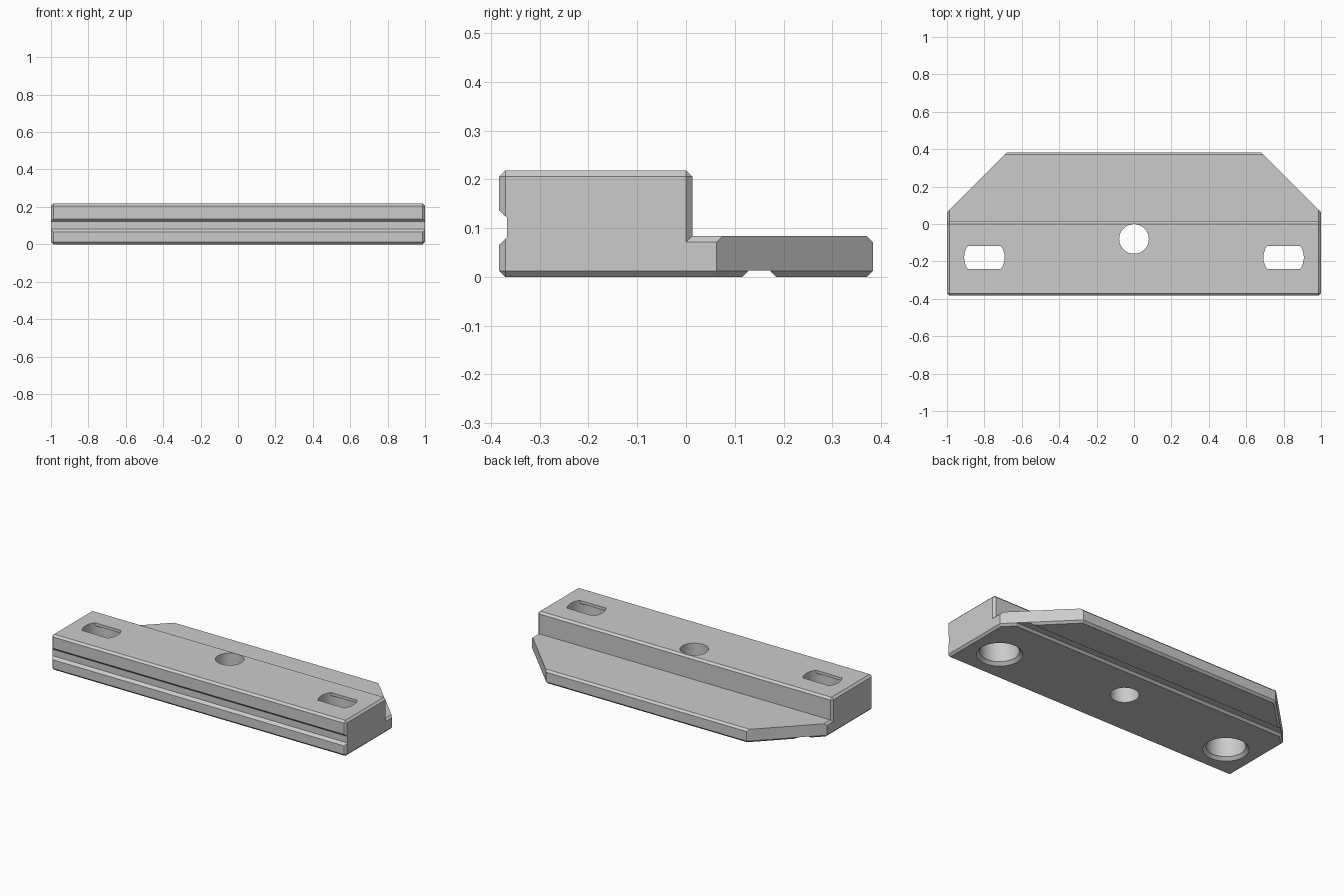
import bpy, bmesh
from math import sqrt
from mathutils import Matrix, Vector

if "Cube" in bpy.data.objects:
    bpy.data.objects.remove(bpy.data.objects["Cube"])

C = 0.0125                      # chamfer size
FRONT, BACK, STEP = -0.383, 0.383, 0.013
TOP, SHELF = 0.218, 0.084

steel = bpy.data.materials.new("plain_grey")
steel.use_nodes = True
steel.diffuse_color = (0.6, 0.6, 0.6, 1)
steel.node_tree.nodes["Principled BSDF"].inputs["Base Color"].default_value = (0.6, 0.6, 0.6, 1)


def box(x0, x1, y0, y1, z0, z1):
    bm = bmesh.new()
    bmesh.ops.create_cube(bm, size=1)
    for v in bm.verts:
        v.co = Vector(((x0 + x1) / 2 + v.co.x * (x1 - x0),
                       (y0 + y1) / 2 + v.co.y * (y1 - y0),
                       (z0 + z1) / 2 + v.co.z * (z1 - z0)))
    return bm


def slice_off(bm, point, normal):
    """Remove everything beyond a plane and close the cut."""
    geom = bm.verts[:] + bm.edges[:] + bm.faces[:]
    bmesh.ops.bisect_plane(bm, geom=geom, plane_co=point, plane_no=normal, clear_outer=True)
    bmesh.ops.holes_fill(bm, edges=[e for e in bm.edges if e.is_boundary])


def finish(name, bm):
    bmesh.ops.recalc_face_normals(bm, faces=bm.faces)
    mesh = bpy.data.meshes.new(name)
    bm.to_mesh(mesh)
    bm.free()
    mesh.materials.append(steel)
    obj = bpy.data.objects.new(name, mesh)
    bpy.context.collection.objects.link(obj)
    return obj


def cone(x, y, z0, z1, r0, r1):
    bm = bmesh.new()
    bmesh.ops.create_cone(bm, cap_ends=True, segments=64, radius1=r0, radius2=r1, depth=z1 - z0,
                          matrix=Matrix.Translation((x, y, (z0 + z1) / 2)))
    return bm


def prism(section):
    """Extrude a y-z section past both ends of the bar."""
    bm = bmesh.new()
    face = bm.faces.new([bm.verts.new((-1.1, y, z)) for y, z in section])
    ext = bmesh.ops.extrude_face_region(bm, geom=[face])["geom"]
    bmesh.ops.translate(bm, vec=(2.2, 0, 0), verts=[g for g in ext if isinstance(g, bmesh.types.BMVert)])
    return bm


def combine(target, tool, operation):
    mod = target.modifiers.new(operation, 'BOOLEAN')
    mod.operation, mod.solver, mod.object = operation, 'EXACT', tool
    tool.hide_render = True
    bpy.context.view_layer.objects.active = target
    bpy.ops.object.modifier_apply(modifier=mod.name)
    bpy.data.objects.remove(tool)


# Tall block with every edge chamfered
bm = box(-1, 1, FRONT, STEP, 0, TOP)
bmesh.ops.bevel(bm, geom=bm.edges[:], offset=C, segments=1, affect='EDGES')
bar = finish("clamp_bar", bm)

# Thin rear plate with cut corners
bm = box(-1, 1, 0, BACK, 0, SHELF)
for s in (-1, 1):
    slice_off(bm, (s, 0.063, 0), (s, 1, 0))
    slice_off(bm, (s, 0.063, C), (s, 1, -sqrt(2)))
    slice_off(bm, (s, 0, C), (s, 0, -1))
    slice_off(bm, (s, 0, SHELF - C), (s, 0, 1))
slice_off(bm, (0, BACK, C), (0, 1, -1))
slice_off(bm, (0, BACK, SHELF - C), (0, 1, 1))
combine(bar, finish("rear_plate", bm), 'UNION')

# Front groove and underside groove
combine(bar, finish("front_groove", prism([
    (FRONT - 0.02, 0.047), (FRONT + 0.016, 0.081), (FRONT + 0.016, 0.121), (FRONT - 0.02, 0.155)])), 'DIFFERENCE')
combine(bar, finish("bottom_groove", prism([
    (0.095, -0.02), (0.128, 0.013), (0.172, 0.013), (0.205, -0.02)])), 'DIFFERENCE')

# Centre hole
combine(bar, finish("centre_hole", cone(0, -0.08, -0.1, 0.3, 0.079, 0.079)), 'DIFFERENCE')

# Counterbored holes with a flat-sided opening in a thin top lip
R, HOLE_Y, LIP = 0.108, -0.179, 0.018
for x in (-0.8, 0.8):
    combine(bar, finish("counterbore", cone(x, HOLE_Y, -0.1, TOP - LIP, R, R)), 'DIFFERENCE')
    combine(bar, finish("countersink", cone(x, HOLE_Y, -0.02, 0.018, R + 0.038, R)), 'DIFFERENCE')
    bm = cone(x, HOLE_Y, 0.1, 0.3, R, R)
    for s in (-1, 1):
        slice_off(bm, (x, HOLE_Y + s * 0.062, 0), (0, s, 0))
    combine(bar, finish("slot", bm), 'DIFFERENCE')

bpy.ops.object.select_all(action='DESELECT')
bar.select_set(True)
bpy.context.view_layer.objects.active = bar
bpy.ops.object.shade_smooth_by_angle()
